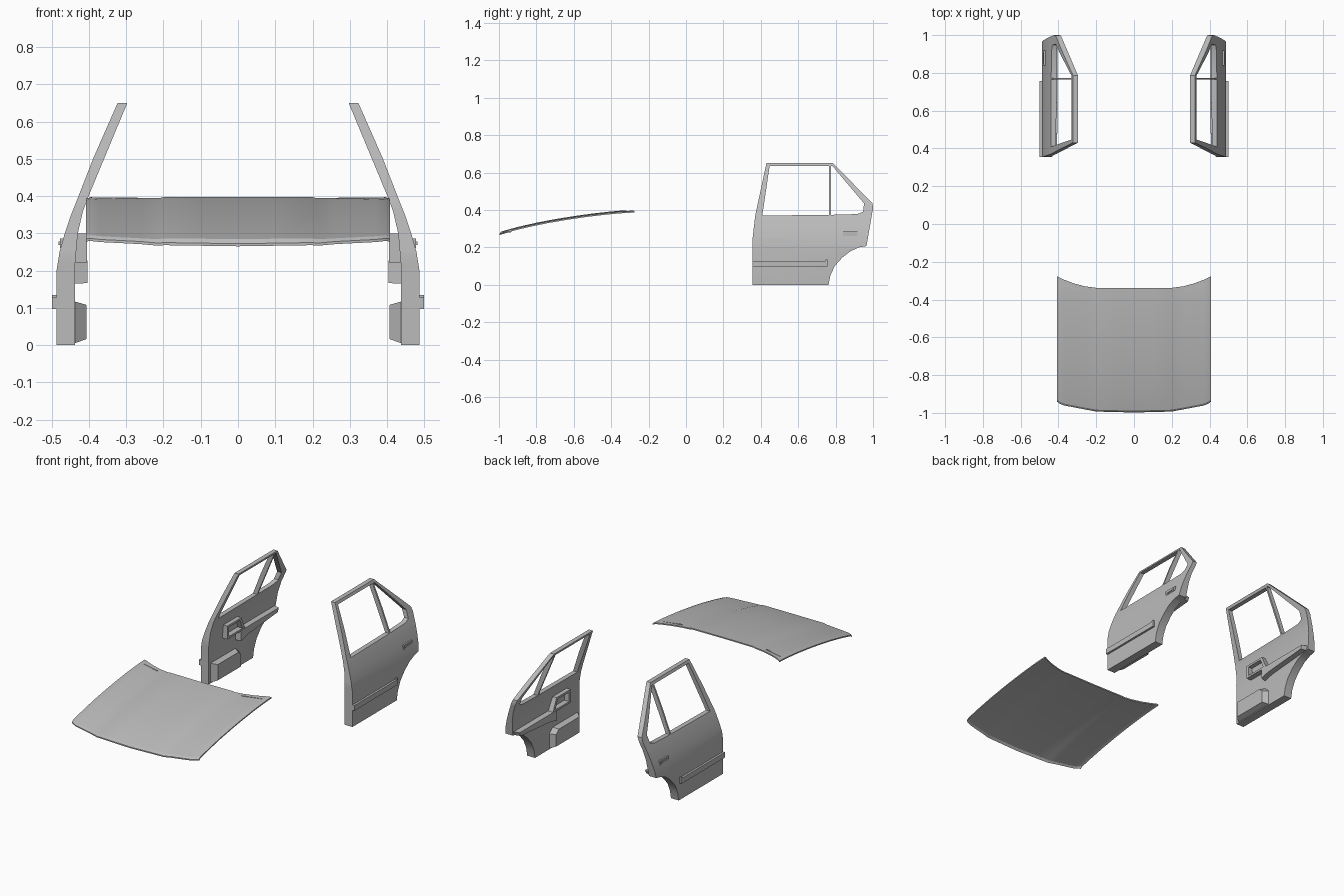
import bpy, bmesh
from mathutils import Vector

cube = bpy.data.objects.get("Cube")
if cube:
    bpy.data.objects.remove(cube, do_unlink=True)

paint = bpy.data.materials.new("grey_paint")
paint.use_nodes = True
GREY = (0.5, 0.5, 0.5, 1)
paint.diffuse_color = GREY
paint.node_tree.nodes["Principled BSDF"].inputs["Base Color"].default_value = GREY


def finish(name, bm):
    """Turn a bmesh into a painted object with sharp edges kept."""
    bmesh.ops.recalc_face_normals(bm, faces=bm.faces[:])
    mesh = bpy.data.meshes.new(name)
    bm.to_mesh(mesh)
    bm.free()
    mesh.materials.append(paint)
    ob = bpy.data.objects.new(name, mesh)
    bpy.context.collection.objects.link(ob)
    bpy.ops.object.select_all(action='DESELECT')
    ob.select_set(True)
    bpy.context.view_layer.objects.active = ob
    bpy.ops.object.shade_smooth_by_angle(angle=0.45)
    return ob


def interp(table, t):
    """Piecewise linear lookup in (key, value) pairs."""
    if t <= table[0][0]:
        return table[0][1]
    for (a, va), (b, vb) in zip(table, table[1:]):
        if t <= b:
            return va + (vb - va) * (t - a) / (b - a)
    return table[-1][1]


# Door cross-section: height to outer and inner sideways position
OUTER = [(0, .487), (.2, .487), (.25, .479), (.3, .465), (.35, .448),
         (.4, .428), (.5, .389), (.58, .354), (.65, .323)]
INNER = [(0, .437), (.22, .437), (.3, .43), (.36, .416), (.4, .401), (.65, .297)]

# Door outline and window openings as (y, z)
OUTLINE = [(.355, 0), (.355, .24), (.37, .37), (.43, .65), (.787, .65),
           (.997, .435), (1, .41), (.965, .207), (.925, .2), (.88, .18),
           (.835, .145), (.795, .1), (.772, .05), (.762, 0)]
WINDOW = [(.408, .37), (.447, .635), (.764, .635), (.764, .374)]
QUARTER = [(.774, .374), (.774, .635), (.783, .635), (.952, .435),
           (.947, .39), (.915, .378)]


def door_shell(name, side):
    bm = bmesh.new()
    for loop in (OUTLINE, WINDOW, QUARTER):
        vs = [bm.verts.new((0, y, z)) for y, z in loop]
        for a, b in zip(vs, vs[1:] + vs[:1]):
            bm.edges.new((a, b))
    bmesh.ops.triangle_fill(bm, edges=bm.edges[:], use_beauty=True, normal=(1, 0, 0))
    for z in sorted({k for k, _ in OUTER[1:-1] + INNER[1:-1]}):
        bmesh.ops.bisect_plane(bm, geom=bm.verts[:] + bm.edges[:] + bm.faces[:],
                               plane_co=(0, 0, z), plane_no=(0, 0, 1))
    bmesh.ops.recalc_face_normals(bm, faces=bm.faces[:])
    bmesh.ops.solidify(bm, geom=bm.faces[:], thickness=1)
    for v in bm.verts:
        v.co.x = side * interp(OUTER if abs(v.co.x) < .5 else INNER, v.co.z)
    finish(name, bm)


def prism(name, side, profile, x_base, x_top, shrink=1.0):
    """Extrude a (y, z) profile sideways, tapering the far face."""
    bm = bmesh.new()
    cy = sum(p[0] for p in profile) / len(profile)
    cz = sum(p[1] for p in profile) / len(profile)
    base = [bm.verts.new((side * x_base, y, z)) for y, z in profile]
    top = [bm.verts.new((side * x_top, cy + (y - cy) * shrink, cz + (z - cz) * shrink))
           for y, z in profile]
    bm.faces.new(base)
    bm.faces.new(top)
    n = len(profile)
    for i in range(n):
        j = (i + 1) % n
        bm.faces.new((base[i], base[j], top[j], top[i]))
    finish(name, bm)


def rect(y0, y1, z0, z1):
    return [(y0, z0), (y1, z0), (y1, z1), (y0, z1)]


for label, side in (("left", 1), ("right", -1)):
    door_shell(label + "_door", side)
    # Outer trim strip with end cap, and door handle
    prism(label + "_trim_strip", side, rect(.355, .75, .097, .128), .48, .499)
    prism(label + "_trim_cap", side, rect(.745, .757, .097, .134), .48, .499)
    prism(label + "_handle_plate", side, rect(.84, .918, .261, .286), .462, .478)
    prism(label + "_handle_grip", side, rect(.85, .908, .268, .278), .47, .482)
    # Inner storage pocket
    prism(label + "_door_pocket", side,
          [(.37, .005), (.63, .005), (.63, .09), (.6, .117), (.37, .117)], .438, .407, .82)
    # Armrest running back from the sloping front bracket
    prism(label + "_armrest", side,
          [(.6, .165), (.66, .18), (.95, .205), (.96, .228), (.6, .228)], .438, .404, .96)
    # Pull handle ring
    for part, box in (("lower", rect(.48, .64, .222, .234)), ("upper", rect(.48, .61, .288, .3)),
                      ("front", rect(.48, .495, .228, .3))):
        prism(f"{label}_pull_{part}", side, box, .436, .405)
    prism(label + "_pull_rear", side,
          [(.625, .222), (.645, .222), (.61, .3), (.592, .3)], .436, .405)

# Hood panel: swept side profile, angled nose, curved rear edge
PROFILE = [(-1, .274), (-.985, .283), (-.9, .306), (-.8, .329), (-.7, .348),
           (-.6, .364), (-.5, .378), (-.4, .389), (-.34, .394), (-.28, .397)]
NOSE = [(0, -.998), (.2, -.993), (.385, -.958), (.408, -.94)]
REAR = [(0, -.34), (.2, -.338), (.26, -.33), (.32, -.314), (.37, -.295), (.408, -.276)]
half = [0, .1, .2, .212, .26, .32, .37, .395, .408]
columns = [-x for x in half[:0:-1]] + half
ROWS = [0, .015, .03, .15, .3, .45, .6, .75, .88, .96, 1]

bm = bmesh.new()
grid = []
for t in ROWS:
    row = []
    for x in columns:
        a = abs(x)
        front, rear = interp(NOSE, a), interp(REAR, a)
        y = front + (rear - front) * t
        z = interp(PROFILE, y) + (.003 if a <= .2 else 0)
        z -= .006 if t == 0 else 0
        z -= .004 if a > .4 else 0
        row.append(bm.verts.new((x, y, z)))
    grid.append(row)
for r0, r1 in zip(grid, grid[1:]):
    for i in range(len(columns) - 1):
        bm.faces.new((r0[i], r0[i + 1], r1[i + 1], r1[i]))
bmesh.ops.recalc_face_normals(bm, faces=bm.faces[:])
if sum(f.normal.z for f in bm.faces) < 0:
    bmesh.ops.reverse_faces(bm, faces=bm.faces[:])
# Add a thin underside
top = bm.verts[:]
made = bmesh.ops.duplicate(bm, geom=bm.verts[:] + bm.edges[:] + bm.faces[:])
for v in made["geom"]:
    if isinstance(v, bmesh.types.BMVert):
        v.co.z -= .007
rims = [e for e in bm.edges if e.is_boundary]
bmesh.ops.bridge_loops(bm, edges=rims)
finish("hood", bm)

# Hood washer slits near the rear corners
for label, side in (("left", 1), ("right", -1)):
    bm = bmesh.new()
    bmesh.ops.create_cube(bm, size=1)
    direction = Vector((.11, .03, 0))
    for v in bm.verts:
        along, across, up = v.co
        p = Vector((.325, -.337, .394)) + direction * along
        v.co = (side * p.x, p.y + across * .006, p.z + up * .004)
    finish(label + "_hood_slit", bm)
